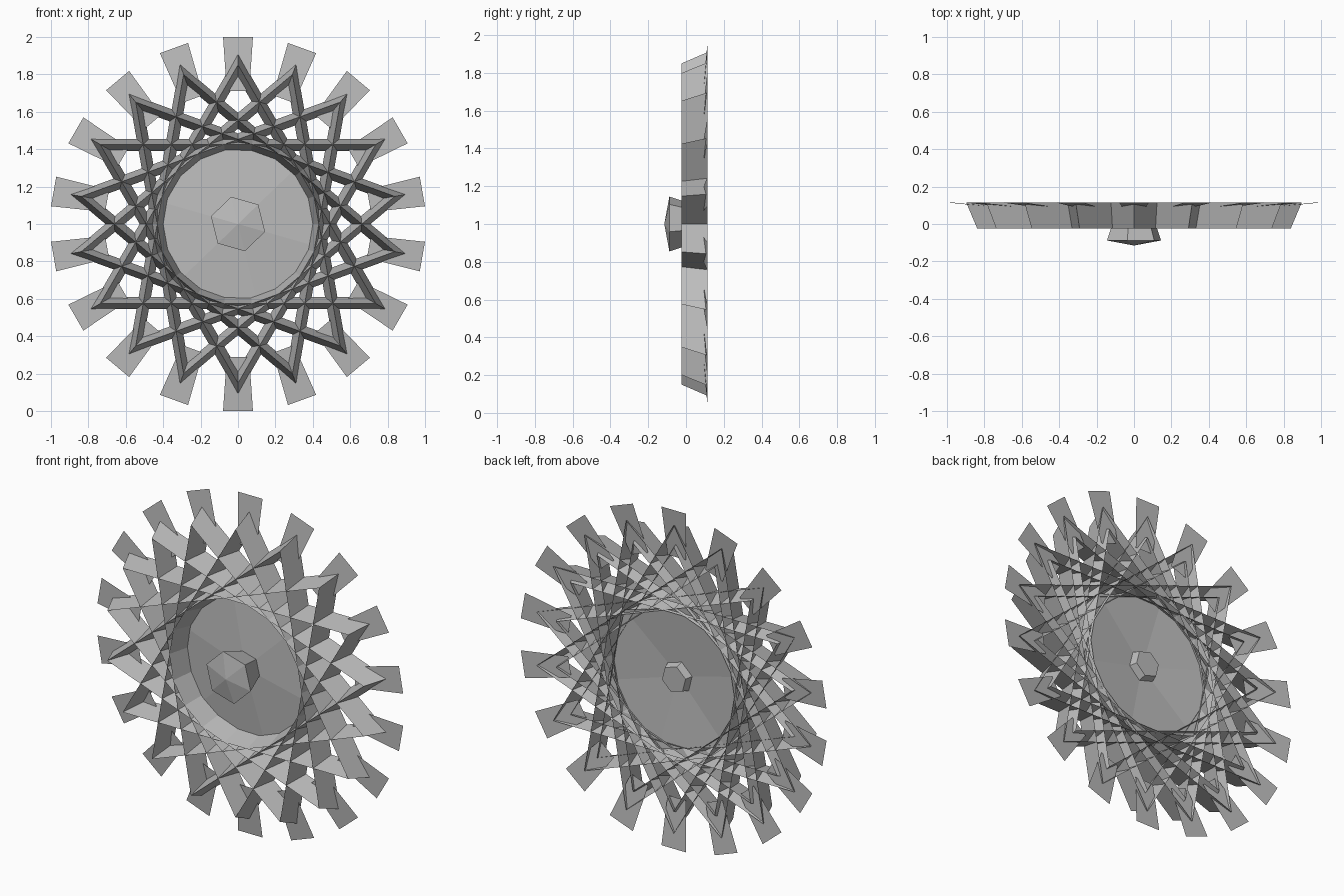
import bpy, bmesh, math

cube = bpy.data.objects.get("Cube")
if cube:
    bpy.data.objects.remove(cube)

grey = bpy.data.materials.new("plain_grey")
grey.use_nodes = True
grey.diffuse_color = (0.5, 0.5, 0.5, 1)
grey.node_tree.nodes["Principled BSDF"].inputs["Base Color"].default_value = (0.5, 0.5, 0.5, 1)


def polar(radius, degrees, y):
    a = math.radians(degrees)
    return (radius * math.cos(a), y, 1 + radius * math.sin(a))


def finish(name, bm):
    bmesh.ops.recalc_face_normals(bm, faces=bm.faces[:])
    mesh = bpy.data.meshes.new(name)
    bm.to_mesh(mesh)
    bm.free()
    mesh.materials.append(grey)
    obj = bpy.data.objects.new(name, mesh)
    bpy.context.collection.objects.link(obj)
    return obj


def lathe(name, profile, sides, start):
    """Sweep (radius, y) points round the centre; radius 0 makes a fan."""
    bm = bmesh.new()
    rings = []
    for radius, y in profile:
        count = sides if radius else 1
        ring = [bm.verts.new(polar(radius, start + 360 * i / sides, y)) for i in range(count)]
        rings.append(ring * (sides // count))
    for a, b in zip(rings, rings[1:]):
        for i in range(sides):
            j = (i + 1) % sides
            quad = list(dict.fromkeys((a[i], a[j], b[j], b[i])))
            bm.faces.new(quad)
    return finish(name, bm)


# Six triangular frames, each a folded strip with its ridge at the front
for k in range(6):
    lathe(f"triangle_frame_{k + 1}", [(0.91, 0.114), (0.85, -0.024), (0.78, 0.114)], 3, 90 + 20 * k)

# Thin tilted plates behind the star points
for k in range(18):
    angle = 90 + 20 * k
    bm = bmesh.new()
    corners = []
    for radius, half, y in ((1.0, 0.08, 0.115), (0.71, 0.06, 0.086)):
        for side in (-1, 1):
            spread = math.degrees(math.atan2(side * half, radius))
            corners.append(bm.verts.new(polar(math.hypot(radius, half), angle + spread, y)))
    bm.faces.new((corners[0], corners[1], corners[3], corners[2]))
    finish(f"rim_plate_{k + 1}", bm)

# Shallow six-sided dish and the tapered hub through its middle
lathe("dish", [(0.46, 0.1), (0, 0.065)], 6, 44)
lathe("hub", [(0, -0.115), (0.15, -0.088), (0.08, 0.114), (0, 0.114)], 6, 44)
